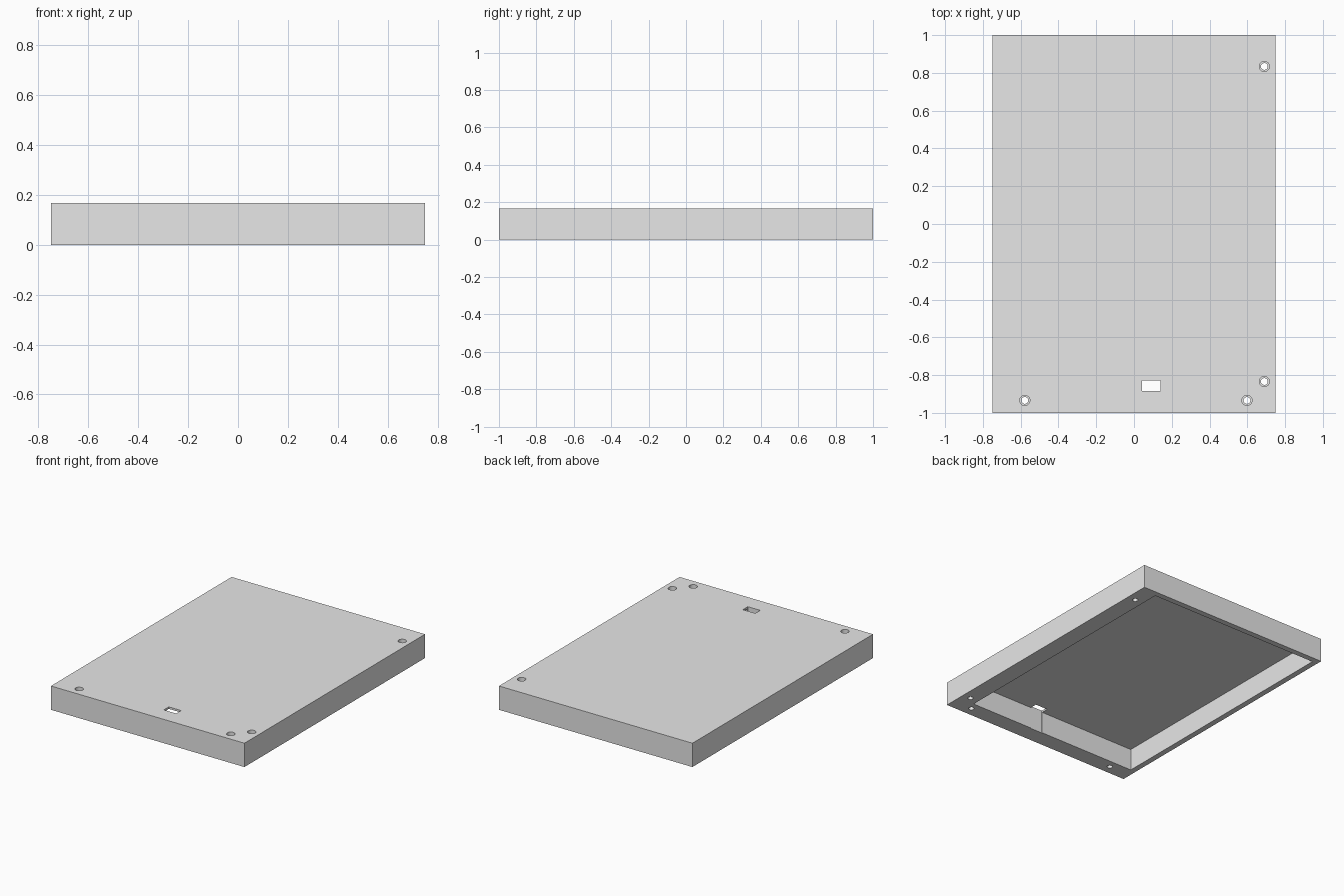
import bpy
import math

cube = bpy.data.objects.get("Cube")
if cube:
    bpy.data.objects.remove(cube, do_unlink=True)

HEIGHT = 0.167
CEILING = 0.153

grey = bpy.data.materials.new("light grey")
grey.use_nodes = True
grey.diffuse_color = (0.8, 0.8, 0.8, 1)
grey.node_tree.nodes["Principled BSDF"].inputs["Base Color"].default_value = (0.8, 0.8, 0.8, 1)


def box(name, x, y, z):
    """Box spanning the given (low, high) ranges."""
    spans = (x, y, z)
    bpy.ops.mesh.primitive_cube_add(size=1, location=[(a + b) / 2 for a, b in spans])
    ob = bpy.context.object
    ob.name = name
    ob.scale = [b - a for a, b in spans]
    bpy.ops.object.transform_apply(location=True, scale=True)
    return ob


def cylinder(name, x, y, radius, low, high):
    bpy.ops.mesh.primitive_cylinder_add(vertices=32, radius=radius, depth=high - low,
                                        location=(x, y, (low + high) / 2))
    ob = bpy.context.object
    ob.name = name
    return ob


def cut(target, cutter):
    """Subtract the cutter from the target, then remove the cutter."""
    mod = target.modifiers.new("cut", 'BOOLEAN')
    mod.operation = 'DIFFERENCE'
    mod.solver = 'EXACT'
    mod.object = cutter
    bpy.context.view_layer.objects.active = target
    bpy.ops.object.modifier_apply(modifier=mod.name)
    bpy.data.objects.remove(cutter, do_unlink=True)


# Outer shell
cover = box("cover_shell", (-0.75, 0.75), (-1, 1), (0, HEIGHT))
cover.data.materials.append(grey)

# Hollow underside, off-centre so two rims are wider
cut(cover, box("cavity_cutter", (-0.71, 0.625), (-0.879, 0.96), (-0.1, CEILING)))

# Cable slot beside the front rim
cut(cover, box("slot_cutter", (0.043, 0.139), (-0.883, -0.828), (-0.1, 0.3)))

# Stepped screw holes through the wide rims
for x, y in ((-0.578, -0.934), (0.598, -0.934), (0.69, -0.834), (0.69, 0.834)):
    cut(cover, cylinder("hole_cutter", x, y, 0.018, -0.1, 0.3))
    cut(cover, cylinder("counterbore_cutter", x, y, 0.027, HEIGHT - 0.05, 0.3))

# Smooth hole walls, sharp box edges
bpy.ops.object.select_all(action='DESELECT')
cover.select_set(True)
bpy.context.view_layer.objects.active = cover
bpy.ops.object.shade_smooth_by_angle(angle=math.radians(30))
